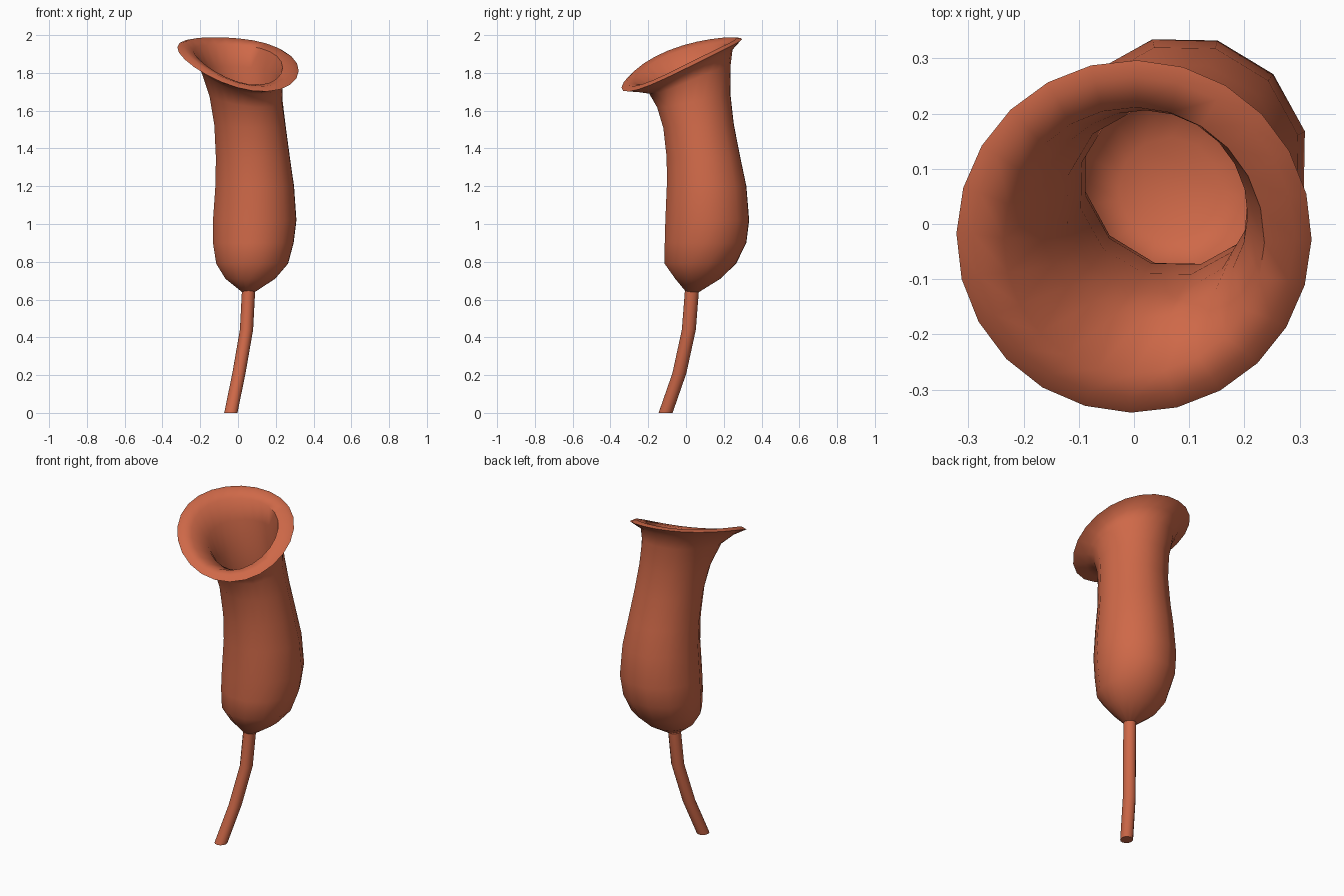
import bpy, bmesh
from math import cos, sin, pi, radians

if "Cube" in bpy.data.objects:
    bpy.data.objects.remove(bpy.data.objects["Cube"])

TURN = radians(14)


def loft(name, rings, sides, mat):
    """Skin a list of vertex rings and cap both ends."""
    bm = bmesh.new()
    loops = [[bm.verts.new(p) for p in ring] for ring in rings]
    for a, b in zip(loops, loops[1:]):
        for i in range(sides):
            j = (i + 1) % sides
            bm.faces.new((a[i], a[j], b[j], b[i]))
    bm.faces.new(loops[0][::-1])
    bm.faces.new(loops[-1])
    bmesh.ops.recalc_face_normals(bm, faces=bm.faces)
    me = bpy.data.meshes.new(name)
    bm.to_mesh(me)
    bm.free()
    ob = bpy.data.objects.new(name, me)
    bpy.context.collection.objects.link(ob)
    me.materials.append(mat)
    bpy.context.view_layer.objects.active = ob
    ob.select_set(True)
    bpy.ops.object.shade_smooth_by_angle(angle=radians(60))
    ob.select_set(False)
    return ob


def ring(z, x0, x1, y0, y1, tilt=0.0, round_=False, inset=0.0, n=24):
    """Ring fitted to an x/y extent, tilted toward the mouth's low side."""
    cx, cy = (x0 + x1) / 2, (y0 + y1) / 2
    rx, ry = (x1 - x0) / 2 - inset, (y1 - y0) / 2 - inset
    pts = []
    for i in range(n):
        a = TURN + 2 * pi * i / n
        k = 1.005 if round_ or i % 2 == 0 else cos(pi / 12) * 1.005
        dx, dy = rx * k * cos(a), ry * k * sin(a)
        slope = 0.45 * (-0.42 * dx + 0.9 * dy)
        saddle = 0.018 * cos(2 * (a - radians(25)))
        pts.append((cx + dx, cy + dy, z + tilt * (slope + saddle)))
    return pts


clay = bpy.data.materials.new("terracotta")
clay.diffuse_color = (0.62, 0.14, 0.065, 1)
clay.use_nodes = True
clay.node_tree.nodes["Principled BSDF"].inputs["Base Color"].default_value = clay.diffuse_color

# pitcher: outer wall, flared lip, inner wall
wall = [
    (0.64, 0.020, 0.090, 0.000, 0.070),
    (0.71, -0.070, 0.200, -0.060, 0.185),
    (0.79, -0.120, 0.270, -0.118, 0.270),
    (0.90, -0.138, 0.300, -0.118, 0.325),
    (1.02, -0.138, 0.315, -0.115, 0.340),
    (1.20, -0.125, 0.302, -0.107, 0.325),
    (1.35, -0.122, 0.280, -0.107, 0.293),
    (1.52, -0.130, 0.257, -0.125, 0.258, 0.1),
    (1.66, -0.155, 0.240, -0.158, 0.240, 0.4),
    (1.78, -0.200, 0.235, -0.200, 0.235, 0.8, True),
]
lip = [
    (1.830, -0.255, 0.255, -0.270, 0.245, 1, True),
    (1.862, -0.320, 0.320, -0.340, 0.295, 1, True),
    (1.877, -0.290, 0.290, -0.312, 0.265, 1, True),
    (1.862, -0.235, 0.235, -0.270, 0.210, 1, True),
]
rings = [ring(*r) for r in wall + lip]
rings += [ring(*r, inset=0.03) for r in reversed(wall[2:])]
rings.append(ring(0.74, -0.03, 0.16, -0.03, 0.16))
loft("pitcher", rings, 24, clay)

# curved stem
path = [(-0.038, -0.108, 0), (0.005, -0.035, 0.21),
        (0.045, 0.015, 0.44), (0.057, 0.033, 0.67)]
stem = [[(x + 0.035 * cos(2 * pi * i / 12), y + 0.037 * sin(2 * pi * i / 12), z)
         for i in range(12)] for x, y, z in path]
loft("stem", stem, 12, clay)
